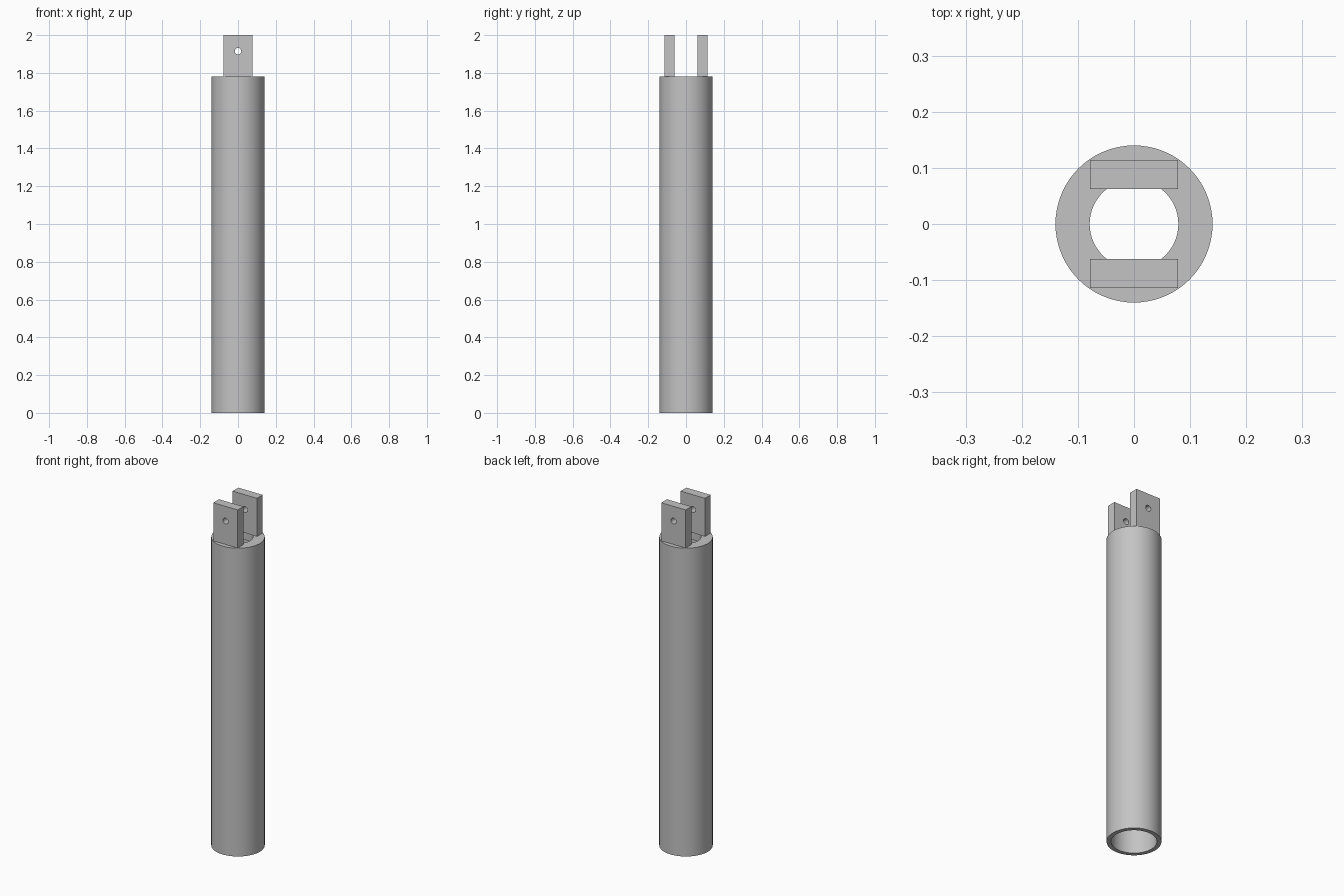
import bpy, bmesh, math
from mathutils import Matrix, Vector

cube = bpy.data.objects.get("Cube")
if cube:
    bpy.data.objects.remove(cube, do_unlink=True)

GREY = (0.55, 0.55, 0.55, 1.0)
mat = bpy.data.materials.new("plain grey")
mat.use_nodes = True
mat.diffuse_color = GREY
mat.node_tree.nodes["Principled BSDF"].inputs["Base Color"].default_value = GREY

TUBE_TOP, TOP = 1.78, 2.0


def finish(bm, name):
    """Turn a bmesh into a shaded, coloured object."""
    bmesh.ops.recalc_face_normals(bm, faces=bm.faces[:])
    mesh = bpy.data.meshes.new(name)
    bm.to_mesh(mesh)
    bm.free()
    mesh.materials.append(mat)
    ob = bpy.data.objects.new(name, mesh)
    bpy.context.collection.objects.link(ob)
    bpy.ops.object.select_all(action="DESELECT")
    ob.select_set(True)
    bpy.context.view_layer.objects.active = ob
    bpy.ops.object.shade_smooth_by_angle(angle=math.radians(30))
    return ob


def loop_edges(bm, points):
    verts = [bm.verts.new(p) for p in points]
    return [bm.edges.new((verts[i - 1], verts[i])) for i in range(len(verts))]


# Hollow tube with a narrower opening in its top wall, turned from a profile
bm = bmesh.new()
profile = [(0.117, 0), (0.14, 0), (0.14, TUBE_TOP),
           (0.079, TUBE_TOP), (0.079, TUBE_TOP - 0.05), (0.117, TUBE_TOP - 0.05)]
edges = loop_edges(bm, [(r, 0, z) for r, z in profile])
bmesh.ops.spin(bm, geom=bm.verts[:] + edges, cent=(0, 0, 0), axis=(0, 0, 1),
               angle=math.tau, steps=72, use_merge=True)
bmesh.ops.remove_doubles(bm, verts=bm.verts[:], dist=1e-5)
finish(bm, "tube")


# Pair of upright lugs, each with a pin hole
def lug(name, y):
    bm = bmesh.new()
    w, hole_z, hole_r, n = 0.078, 1.915, 0.017, 32
    edges = loop_edges(bm, [(-w, y, TUBE_TOP), (w, y, TUBE_TOP), (w, y, TOP), (-w, y, TOP)])
    edges += loop_edges(bm, [(hole_r * math.cos(math.tau * i / n), y,
                              hole_z + hole_r * math.sin(math.tau * i / n)) for i in range(n)])
    bmesh.ops.triangle_fill(bm, edges=edges, use_beauty=True, normal=(0, -1, 0))
    out = bmesh.ops.extrude_face_region(bm, geom=bm.faces[:], use_keep_orig=True)
    moved = [g for g in out["geom"] if isinstance(g, bmesh.types.BMVert)]
    bmesh.ops.translate(bm, verts=moved, vec=(0, 0.052, 0))
    finish(bm, name)


lug("front_lug", -0.114)
lug("back_lug", 0.062)
